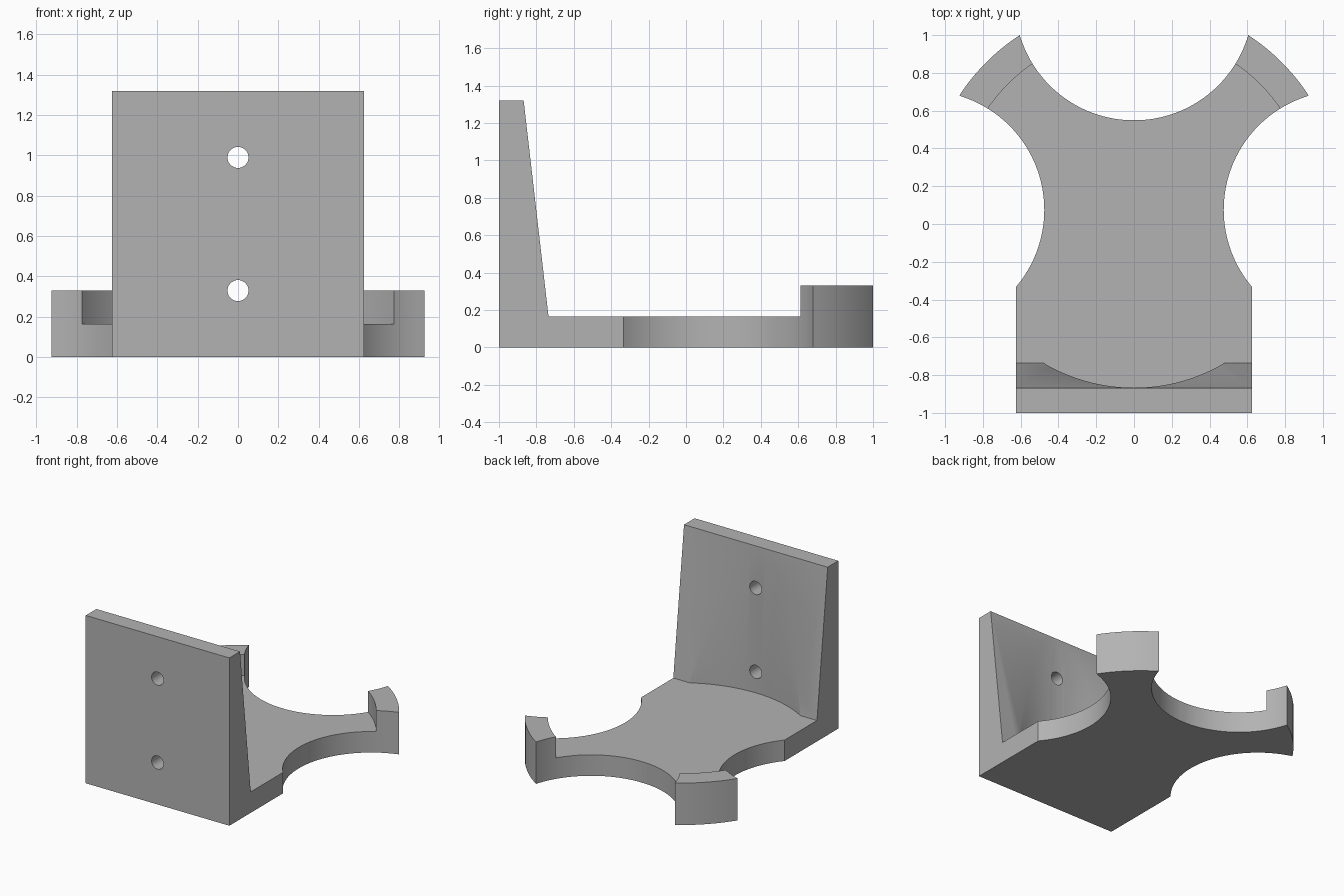
import bpy
import bmesh
from math import atan2, cos, sin, pi
from mathutils import Matrix, Vector

cube = bpy.data.objects.get("Cube")
if cube:
    bpy.data.objects.remove(cube)

CENTRE_Y = 0.075     # centre of the round holder
CUP_R = 0.942        # inside of the holder
RIM_R = 1.105        # outside of the holder
BITE_R = 0.63        # scallops centred on the rim
HALF_W, FLOOR, LUG_TOP, WALL_TOP = 0.625, 0.165, 0.33, 1.32
WAIST_Y = -0.333

grey = bpy.data.materials.new("plain grey")
grey.use_nodes = True
grey.diffuse_color = (0.45, 0.45, 0.45, 1)
grey.node_tree.nodes["Principled BSDF"].inputs["Base Color"].default_value = grey.diffuse_color


def finish(name, bm):
    bmesh.ops.recalc_face_normals(bm, faces=bm.faces)
    mesh = bpy.data.meshes.new(name)
    bm.to_mesh(mesh)
    bm.free()
    mesh.materials.append(grey)
    obj = bpy.data.objects.new(name, mesh)
    bpy.context.collection.objects.link(obj)
    return obj


def extrude(name, points, direction):
    bm = bmesh.new()
    face = bm.faces.new([bm.verts.new(p) for p in points])
    moved = bmesh.ops.extrude_face_region(bm, geom=[face], use_keep_orig=True)["geom"]
    bmesh.ops.translate(bm, vec=direction,
                        verts=[v for v in moved if isinstance(v, bmesh.types.BMVert)])
    return finish(name, bm)


def cylinder(name, radius, depth, matrix, sides):
    bm = bmesh.new()
    bmesh.ops.create_cone(bm, cap_ends=True, segments=sides, radius1=radius,
                          radius2=radius, depth=depth, matrix=matrix)
    return finish(name, bm)


def arc(cx, cy, start, end, steps):
    """Shorter arc around (cx, cy) from start to end, without the end point."""
    a = atan2(start[1] - cy, start[0] - cx)
    sweep = atan2(end[1] - cy, end[0] - cx) - a
    sweep = (sweep + pi) % (2 * pi) - pi
    r = (Vector(start) - Vector((cx, cy))).length
    return [(cx + r * cos(a + sweep * i / steps), cy + r * sin(a + sweep * i / steps))
            for i in range(steps)]


def combine(target, other, operation):
    mod = target.modifiers.new(operation.lower(), 'BOOLEAN')
    mod.operation, mod.object, mod.solver = operation, other, 'EXACT'
    bpy.context.view_layer.objects.active = target
    bpy.ops.object.modifier_apply(modifier=mod.name)
    bpy.data.objects.remove(other)


# Back plate and front part of the floor, from one side profile
profile = [(-1, 0), (WAIST_Y, 0), (WAIST_Y, FLOOR), (-0.735, FLOOR),
           (-0.868, WALL_TOP), (-1, WALL_TOP)]
bracket = extrude("bracket", [(-HALF_W, y, z) for y, z in profile], (2 * HALF_W, 0, 0))

# Scalloped arms, at full lug height
waist, side_tip, back_tip = (HALF_W, WAIST_Y), (0.925, 0.68), (0.605, 1.0)
right = (arc(RIM_R, CENTRE_Y, waist, side_tip, 48)
         + arc(0, CENTRE_Y, side_tip, back_tip, 16)
         + arc(0, CENTRE_Y + RIM_R, back_tip, (0, CENTRE_Y + RIM_R - BITE_R), 32))
outline = right + [(0, CENTRE_Y + RIM_R - BITE_R)] + [(-x, y) for x, y in reversed(right)]
arms = extrude("arms", [(x, y, 0) for x, y in outline], (0, 0, LUG_TOP))
combine(bracket, arms, 'UNION')

# Round pocket that leaves the lugs and hollows the back plate
pocket = cylinder("pocket", CUP_R, 2, Matrix.Translation((0, CENTRE_Y, FLOOR + 1)), 128)
combine(bracket, pocket, 'DIFFERENCE')

# Screw holes
for z in (0.33, 0.99):
    place = Matrix.Translation((0, -0.9, z)) @ Matrix.Rotation(pi / 2, 4, 'X')
    combine(bracket, cylinder("screw_hole", 0.052, 0.5, place, 32), 'DIFFERENCE')

bpy.ops.object.select_all(action='DESELECT')
bracket.select_set(True)
bpy.context.view_layer.objects.active = bracket
bpy.ops.object.shade_smooth_by_angle()
